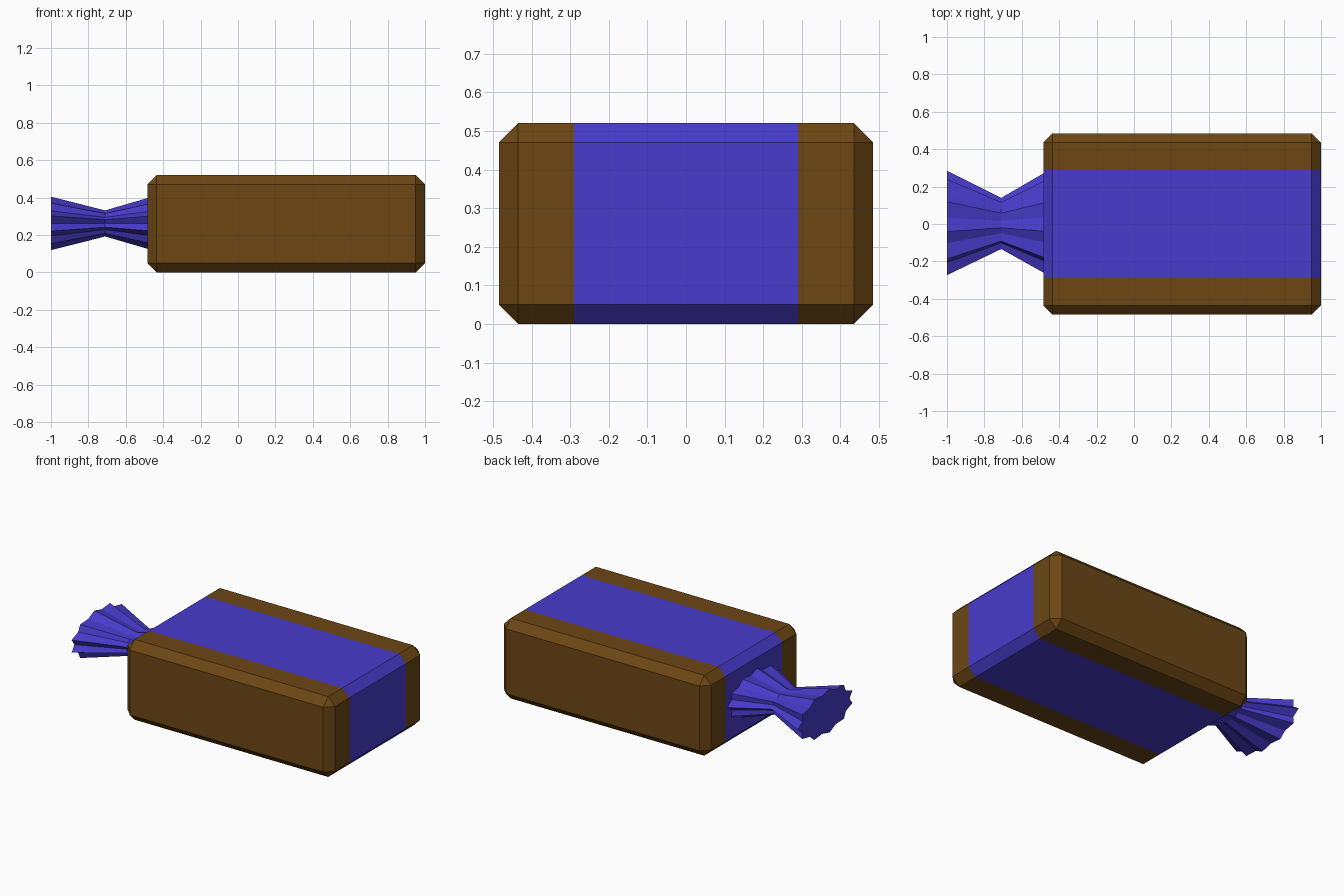
import bpy, bmesh, math
from mathutils import Vector

if "Cube" in bpy.data.objects:
    bpy.data.objects.remove(bpy.data.objects["Cube"])


def material(name, color):
    m = bpy.data.materials.new(name)
    m.diffuse_color = color
    m.use_nodes = True
    m.node_tree.nodes["Principled BSDF"].inputs["Base Color"].default_value = m.diffuse_color
    return m


BROWN = material("brown_wrap", (0.15, 0.062, 0.007, 1))
BLUE = material("blue_wrap", (0.065, 0.044, 0.60, 1))


def finish(bm, name, mats):
    bmesh.ops.recalc_face_normals(bm, faces=bm.faces)
    me = bpy.data.meshes.new(name)
    bm.to_mesh(me)
    bm.free()
    ob = bpy.data.objects.new(name, me)
    bpy.context.collection.objects.link(ob)
    for m in mats:
        me.materials.append(m)
    return ob


# Candy block: chamfered box with a coloured band round the middle
BAND = 0.29
bm = bmesh.new()
bmesh.ops.create_cube(bm, size=1)
for v in bm.verts:
    v.co = Vector((v.co.x * 1.485 + 0.2575, v.co.y * 0.97, v.co.z * 0.52 + 0.26))
bmesh.ops.bevel(bm, geom=bm.edges[:], offset=0.05, segments=1, affect='EDGES')
for y in (-BAND, BAND):
    bmesh.ops.bisect_plane(bm, geom=bm.verts[:] + bm.edges[:] + bm.faces[:],
                           plane_co=(0, y, 0), plane_no=(0, 1, 0))
for f in bm.faces:
    f.material_index = int(abs(f.calc_center_median().y) < BAND)
finish(bm, "candy_block", (BROWN, BLUE))

# Twisted wrapper end: pleated rings pinched at the waist
PLEATS = 11
N = PLEATS * 2
bm = bmesh.new()
rings = []
for x, s in ((-1.0, 1.0), (-0.71, 0.49), (-0.46, 1.0)):
    ring = []
    for i in range(N):
        a = 2 * math.pi * i / N
        r = s * (1.0 if i % 2 == 0 else 0.86)
        ring.append(bm.verts.new((x, 0.285 * r * math.cos(a),
                                  0.262 + 0.144 * r * math.sin(a))))
    rings.append(ring)
for a, b in zip(rings, rings[1:]):
    for i in range(N):
        j = (i + 1) % N
        bm.faces.new((a[i], a[j], b[j], b[i]))
bm.faces.new(rings[0])
bm.faces.new(rings[-1])
finish(bm, "wrapper_twist", (BLUE,))
